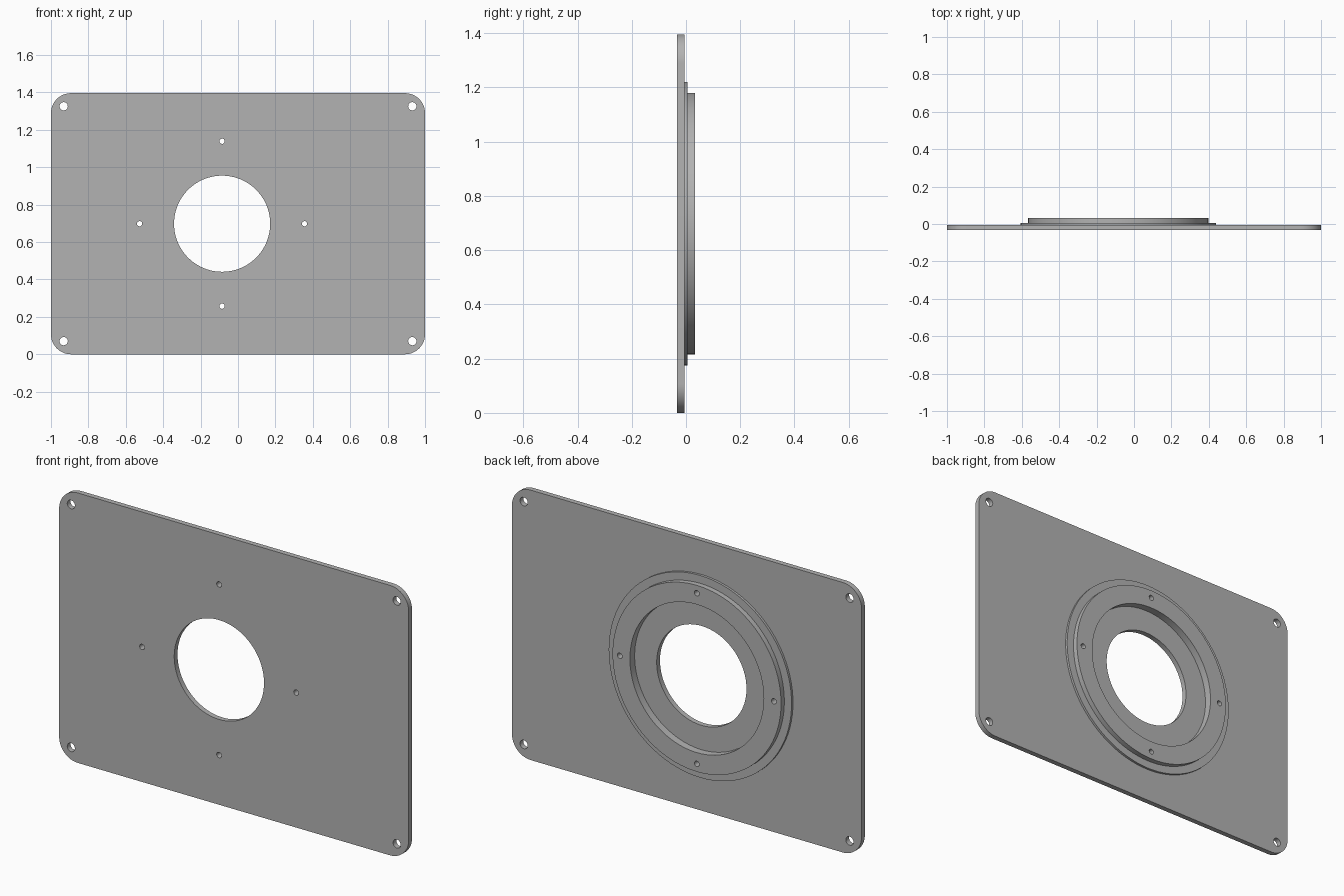
import bpy
import bmesh
from math import sin, cos, pi, radians
from mathutils import Matrix

cube = bpy.data.objects.get("Cube")
if cube:
    bpy.data.objects.remove(cube)

WIDTH, HEIGHT, CORNER = 2.0, 1.396, 0.107
CX, CZ = -0.085, HEIGHT / 2        # centre of the round opening
BOLT_CIRCLE = 0.441

grey = bpy.data.materials.new("plate grey")
grey.use_nodes = True
grey.diffuse_color = (0.45, 0.45, 0.45, 1)
grey.node_tree.nodes["Principled BSDF"].inputs["Base Color"].default_value = grey.diffuse_color


def arc(x, z, r, start=0.0, sweep=2 * pi, steps=96, closed=True):
    count = steps if closed else steps + 1
    return [(x + r * cos(start + sweep * i / steps),
             z + r * sin(start + sweep * i / steps)) for i in range(count)]


def rounded_rectangle():
    points = []
    x, z = WIDTH / 2 - CORNER, HEIGHT / 2 - CORNER
    for i, (sx, sz) in enumerate([(1, 1), (-1, 1), (-1, -1), (1, -1)]):
        points += arc(sx * x, CZ + sz * z, CORNER, i * pi / 2, pi / 2, 16, False)
    return points


def slab(name, loops, y_front, y_back):
    """Fill an outline with its holes and extrude it from front to back."""
    curve = bpy.data.curves.new(name + " profile", "CURVE")
    curve.dimensions = "2D"
    curve.fill_mode = "BOTH"
    curve.extrude = (y_back - y_front) / 2
    for loop in loops:
        spline = curve.splines.new("POLY")
        spline.points.add(len(loop) - 1)
        for point, (x, z) in zip(spline.points, loop):
            point.co = (x, z, 0, 1)
        spline.use_cyclic_u = True
    helper = bpy.data.objects.new(name + " helper", curve)
    bpy.context.collection.objects.link(helper)
    graph = bpy.context.evaluated_depsgraph_get()
    mesh = bpy.data.meshes.new_from_object(helper.evaluated_get(graph))
    bpy.data.objects.remove(helper)

    # Stand the profile upright and clean the seams
    mesh.transform(Matrix.Translation((0, (y_front + y_back) / 2, 0))
                   @ Matrix.Rotation(radians(90), 4, "X"))
    bm = bmesh.new()
    bm.from_mesh(mesh)
    bmesh.ops.remove_doubles(bm, verts=bm.verts, dist=1e-5)
    bmesh.ops.recalc_face_normals(bm, faces=bm.faces)
    bm.to_mesh(mesh)
    bm.free()
    mesh.materials.clear()
    mesh.materials.append(grey)

    obj = bpy.data.objects.new(name, mesh)
    bpy.context.collection.objects.link(obj)
    bpy.ops.object.select_all(action="DESELECT")
    obj.select_set(True)
    bpy.context.view_layer.objects.active = obj
    bpy.ops.object.shade_smooth_by_angle(angle=radians(30))
    return obj


# Holes shared by the stacked parts
screw_holes = [arc(CX + BOLT_CIRCLE * cos(a), CZ + BOLT_CIRCLE * sin(a), 0.014, steps=24)
               for a in (0, pi / 2, pi, 3 * pi / 2)]
corner_holes = [arc(sx * 0.932, CZ + sz * 0.628, 0.022, steps=32)
                for sx in (-1, 1) for sz in (-1, 1)]
opening = arc(CX, CZ, 0.257)
bore = arc(CX, CZ, 0.383)

# Mounting plate, thin flange and raised ring
slab("mounting_plate", [rounded_rectangle(), opening] + corner_holes + screw_holes, -0.033, -0.006)
slab("flange", [arc(CX, CZ, 0.523), bore] + screw_holes, -0.006, 0.006)
slab("raised_ring", [arc(CX, CZ, 0.482), bore] + screw_holes, 0.006, 0.033)
